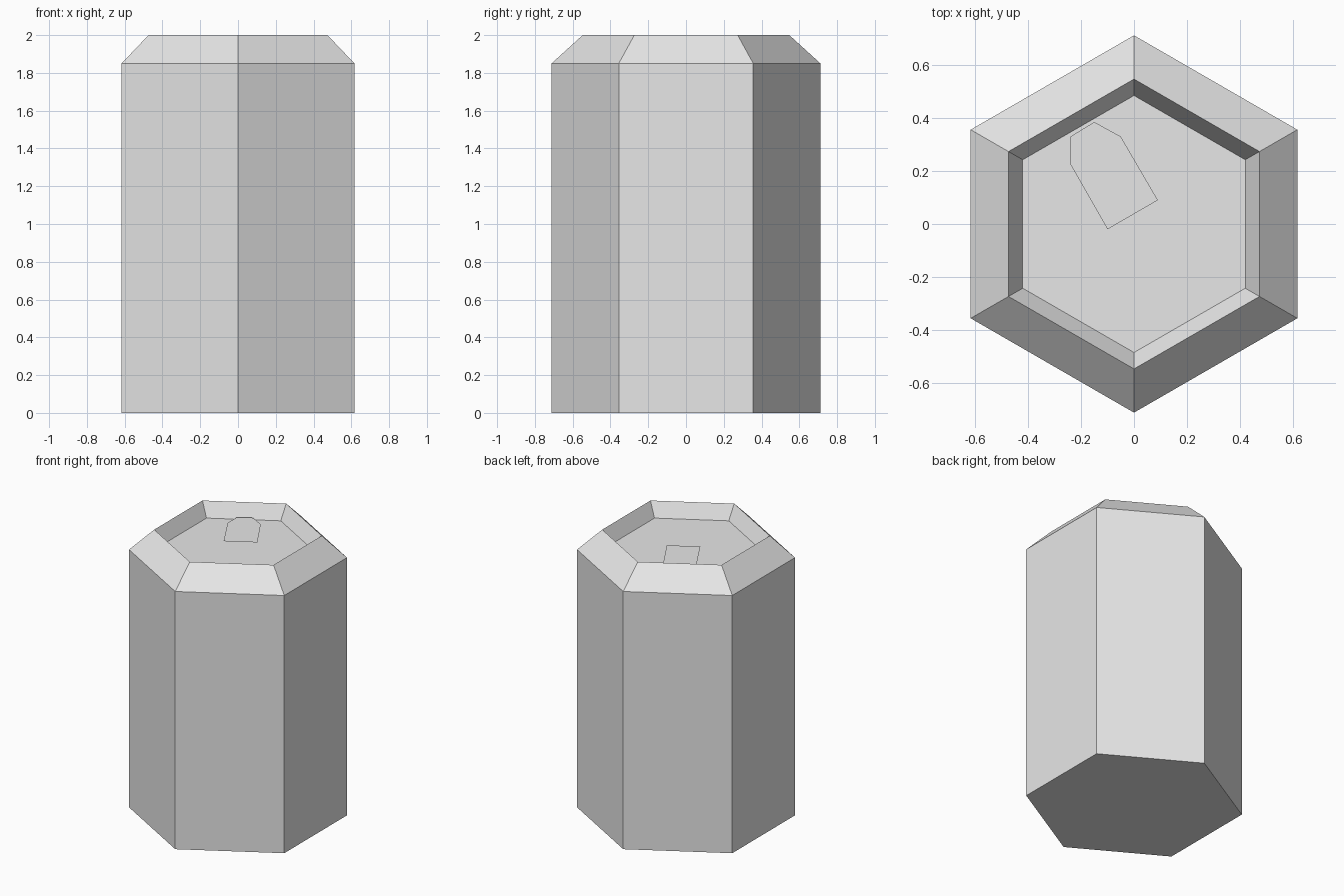
import bpy
import math

cube = bpy.data.objects.get("Cube")
if cube:
    bpy.data.objects.remove(cube, do_unlink=True)

SIDES = 6

# Single light grey finish
grey = bpy.data.materials.new("light_grey")
grey.use_nodes = True
colour = (0.8, 0.8, 0.8, 1.0)
grey.diffuse_color = colour
grey.node_tree.nodes["Principled BSDF"].inputs["Base Color"].default_value = colour


def add_mesh(name, verts, faces):
    mesh = bpy.data.meshes.new(name)
    mesh.from_pydata(verts, [], faces)
    mesh.materials.append(grey)
    obj = bpy.data.objects.new(name, mesh)
    bpy.context.collection.objects.link(obj)
    return obj


def ring(radius, z):
    angles = [math.pi / 2 + i * math.tau / SIDES for i in range(SIDES)]
    return [(radius * math.cos(a), radius * math.sin(a), z) for a in angles]


# Can body: base, wall, sloped shoulder, rim and sunken lid
profile = [(0.712, 0.0), (0.712, 1.85), (0.547, 2.0), (0.485, 1.9)]
verts = [v for radius, z in profile for v in ring(radius, z)]
faces = [tuple(reversed(range(SIDES)))]
for level in range(len(profile) - 1):
    low, high = level * SIDES, (level + 1) * SIDES
    for i in range(SIDES):
        j = (i + 1) % SIDES
        faces.append((low + i, low + j, high + j, high + i))
faces.append(tuple(range(len(verts) - SIDES, len(verts))))
add_mesh("can_body", verts, faces)

# Pull tab: thin flat plate just above the lid
outline = [(-0.10, -0.02), (0.09, 0.09), (-0.05, 0.33),
           (-0.15, 0.385), (-0.24, 0.33), (-0.24, 0.225)]
add_mesh("pull_tab", [(x, y, 1.92) for x, y in outline], [tuple(range(len(outline)))])
